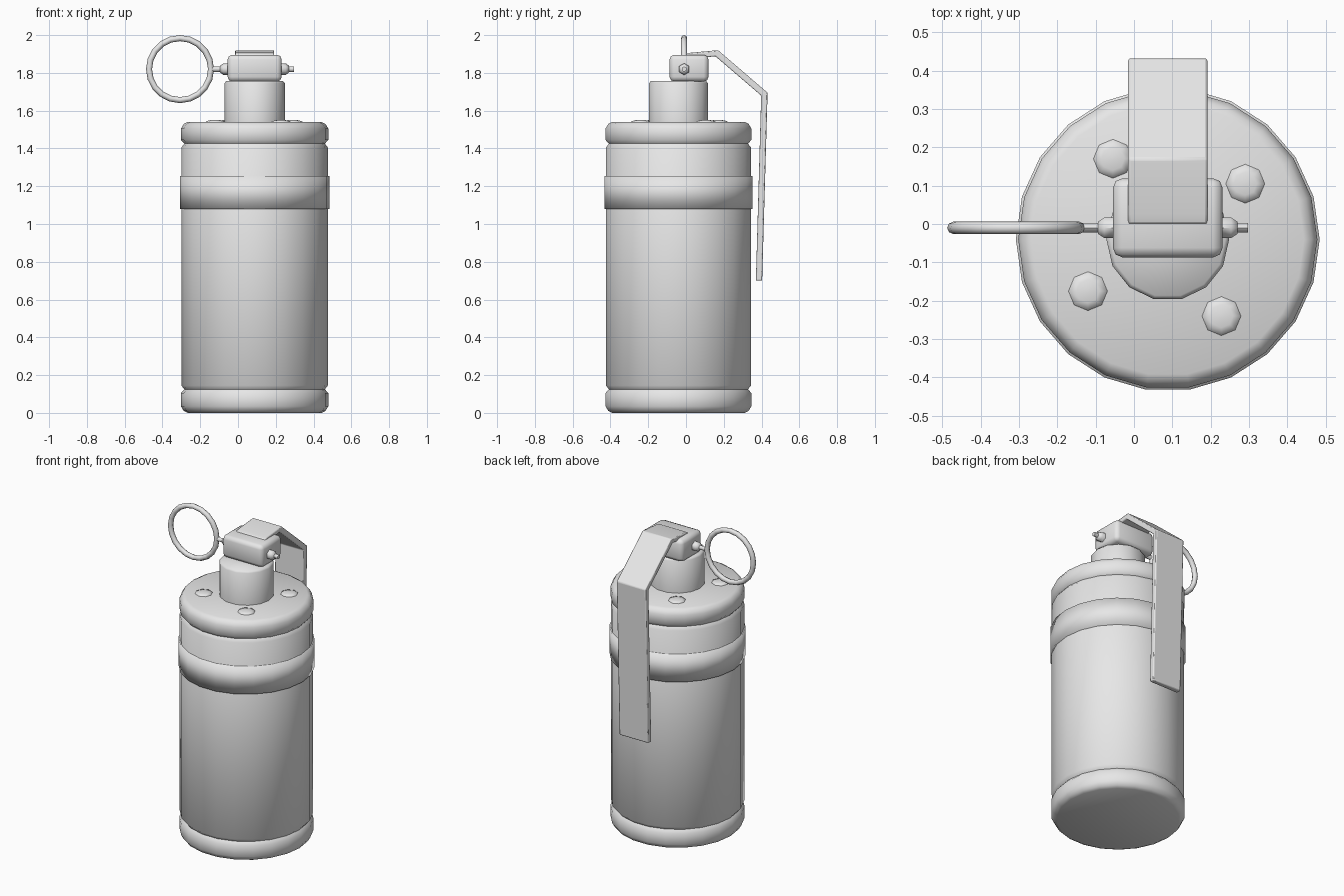
import bpy, bmesh, math
from mathutils import Matrix, Vector

cube = bpy.data.objects.get("Cube")
if cube:
    bpy.data.objects.remove(cube, do_unlink=True)

GREY = (0.8, 0.8, 0.8, 1)
metal = bpy.data.materials.new("light grey metal")
metal.use_nodes = True
metal.diffuse_color = GREY
metal.node_tree.nodes["Principled BSDF"].inputs["Base Color"].default_value = GREY

AXIS = Vector((0.088, -0.04, 0))     # centre line of the canister
PIN = Vector((0, -0.01, 1.82))       # centre line of the safety pin
ALONG_X = Matrix.Rotation(math.pi / 2, 4, 'Y')


def finish(name, bm, bevel=0, angle=60):
    """Turn a bmesh into a shaded object, with an optional edge bevel."""
    bmesh.ops.recalc_face_normals(bm, faces=bm.faces)
    mesh = bpy.data.meshes.new(name)
    bm.to_mesh(mesh)
    bm.free()
    mesh.materials.append(metal)
    obj = bpy.data.objects.new(name, mesh)
    bpy.context.collection.objects.link(obj)
    bpy.ops.object.select_all(action='DESELECT')
    obj.select_set(True)
    bpy.context.view_layer.objects.active = obj
    bpy.ops.object.shade_smooth_by_angle(angle=math.radians(angle))
    if bevel:
        mod = obj.modifiers.new("Bevel", 'BEVEL')
        mod.width, mod.segments = bevel, 2
        mod.limit_method = 'ANGLE'
    return obj


def lathe(name, profile, sides, origin, turn=Matrix(), angle=60):
    """Revolve (radius, height) points about z and cap both ends."""
    bm = bmesh.new()
    rings = []
    for r, h in profile:
        rings.append([bm.verts.new((r * math.cos(math.tau * i / sides),
                                    r * math.sin(math.tau * i / sides), h))
                      for i in range(sides)])
    for low, high in zip(rings, rings[1:]):
        for i in range(sides):
            j = (i + 1) % sides
            bm.faces.new((low[i], low[j], high[j], high[i]))
    bm.faces.new(rings[0])
    bm.faces.new(rings[-1])
    bm.transform(Matrix.Translation(origin) @ turn)
    return finish(name, bm, angle=angle)


# Canister with a pressed groove near each end
lathe("canister_body",
      [(0.355, 0), (0.375, 0.01), (0.39, 0.035), (0.39, 0.105), (0.372, 0.125),
       (0.388, 0.145), (0.388, 1.405), (0.372, 1.425), (0.39, 1.445),
       (0.39, 1.505), (0.375, 1.53), (0.355, 1.54)], 22, AXIS)
lathe("canister_band", [(0.37, 1.08), (0.396, 1.08), (0.396, 1.255), (0.37, 1.255)],
      22, AXIS, angle=100)

# Fuse neck and head block
lathe("fuse_neck", [(0.16, 1.53), (0.16, 1.745), (0.15, 1.757)], 14, AXIS)
bm = bmesh.new()
bmesh.ops.create_cube(bm, size=1, matrix=Matrix.Translation((0.088, 0.016, 1.825))
                      @ Matrix.Diagonal((0.286, 0.206, 0.142, 1)))
finish("fuse_head", bm, bevel=0.025, angle=100)

# Domed rivets on the lid
for i, spot in enumerate([(-0.055, 0.17), (0.29, 0.105), (-0.12, -0.175), (0.228, -0.24)]):
    lathe(f"lid_rivet_{i + 1}", [(0.052, 1.535), (0.05, 1.543), (0.03, 1.549), (0.006, 1.551)],
          8, (*spot, 0))

# Safety lever: a bent strip extruded across the width
outer = [(0, 1.9), (0.025, 1.907), (0.17, 1.92), (0.432, 1.695), (0.403, 0.7)]
inner = [(0.37, 0.7), (0.398, 1.68), (0.155, 1.888), (0, 1.87)]
bm = bmesh.new()
face = bm.faces.new([bm.verts.new((-0.015, y, z)) for y, z in outer + inner])
side = bmesh.ops.extrude_face_region(bm, geom=[face])
bmesh.ops.translate(bm, vec=(0.206, 0, 0),
                    verts=[v for v in side["geom"] if isinstance(v, bmesh.types.BMVert)])
finish("safety_lever", bm, bevel=0.006, angle=35)

# Safety pin with a collar on each side of the head
lathe("pin_rod", [(0.014, -0.14), (0.014, 0.297)], 6, PIN, ALONG_X)
for name, direction in (("right_pin_collar", -1), ("left_pin_collar", 1)):
    start = 0.088 + direction * 0.13
    lathe(name, [(0.031, 0), (0.031, direction * 0.035), (0.018, direction * 0.052)], 6,
          PIN + Vector((start, 0, 0)), ALONG_X)

# Pull ring
bpy.ops.mesh.primitive_torus_add(major_segments=20, minor_segments=8, major_radius=0.164,
                                 minor_radius=0.016, location=(-0.307, -0.01, 1.82),
                                 rotation=(math.pi / 2, 0, 0))
ring = bpy.context.object
ring.name = "pull_ring"
ring.data.materials.append(metal)
bpy.ops.object.shade_smooth_by_angle(angle=math.radians(60))
